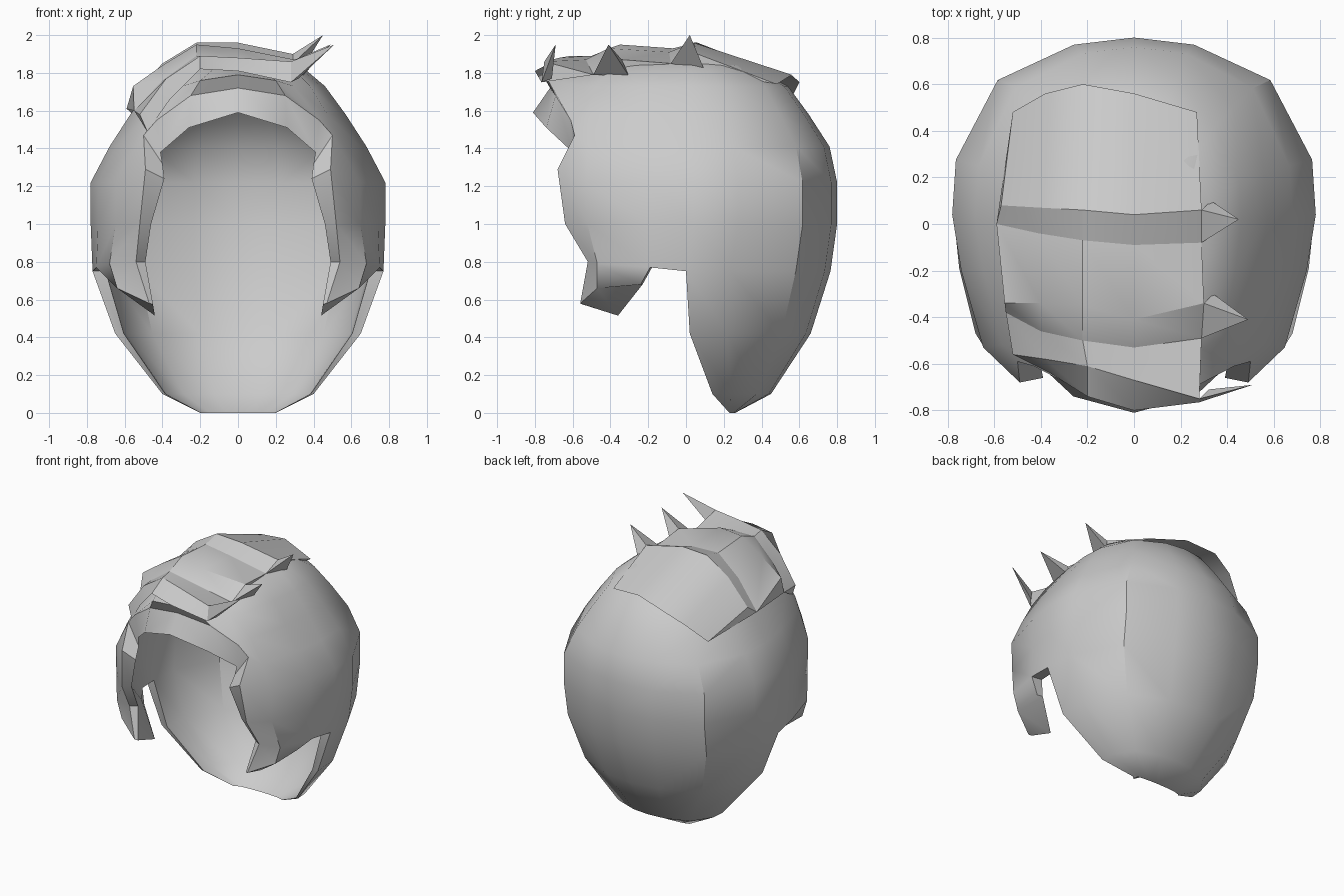
import bpy, bmesh, math
from mathutils import Vector

if "Cube" in bpy.data.objects:
    bpy.data.objects.remove(bpy.data.objects["Cube"])

grey = bpy.data.materials.new("hair grey")
grey.diffuse_color = (0.6, 0.6, 0.6, 1)
grey.use_nodes = True
grey.node_tree.nodes["Principled BSDF"].inputs["Base Color"].default_value = grey.diffuse_color


def finish(name, bm, angle):
    bmesh.ops.recalc_face_normals(bm, faces=bm.faces)
    me = bpy.data.meshes.new(name)
    bm.to_mesh(me)
    bm.free()
    me.materials.append(grey)
    ob = bpy.data.objects.new(name, me)
    bpy.context.collection.objects.link(ob)
    bpy.ops.object.select_all(action='DESELECT')
    ob.select_set(True)
    bpy.context.view_layer.objects.active = ob
    bpy.ops.object.shade_smooth_by_angle(angle=math.radians(angle))
    return ob


# Half head outline, from front centre round to back centre
UX = [0, .32, .64, .83, .95, 1, .98, .75, .33, 0]
UY = [-1, -.97, -.87, -.78, -.33, 0, .31, .76, .96, 1]
# Rings: height, half width, front y, middle y, back y
RINGS = [(1.84, .33, -.48, .02, .33), (1.73, .46, -.62, .02, .54),
         (1.58, .57, -.67, .02, .65), (1.41, .68, -.67, .02, .76),
         (1.22, .78, -.69, .04, .80), (1.00, .78, -.68, .04, .80),
         (.75, .77, -.58, .00, .765), (.42, .65, -.5, .02, .66),
         (.10, .40, -.3, .14, .45), (0, .20, .2, .23, .26)]
# Hairline and sideburn points that leave the rings: (ring, column)
OUTER = {(1, 0): (0, -.76, 1.79), (1, 1): (.20, -.73, 1.76),
         (2, 0): (0, -.72, 1.72), (2, 1): (.25, -.69, 1.68), (2, 2): (.43, -.61, 1.55),
         (3, 2): (.50, -.59, 1.47), (4, 2): (.49, -.68, 1.29), (5, 2): (.52, -.64, 1.0),
         (6, 2): (.54, -.52, .80), (6, 3): (.68, -.47, .79), (6, 4): (.75, -.19, .77),
         (7, 2): (.47, -.56, .58), (7, 3): (.64, -.47, .66), (7, 4): (.66, -.24, .68)}
INNER = {(1, 0): (0, -.58, 1.65), (1, 1): (.16, -.57, 1.63),
         (2, 0): (0, -.81, 1.59), (2, 1): (.26, -.74, 1.51), (2, 2): (.41, -.60, 1.38),
         (3, 2): (.40, -.61, 1.32), (4, 2): (.39, -.66, 1.24), (5, 2): (.46, -.61, 1.0),
         (6, 2): (.49, -.49, .80), (6, 3): (.55, -.36, .78), (6, 4): (.67, -.18, .77),
         (7, 2): (.45, -.55, .575), (7, 3): (.44, -.36, .515), (7, 4): (.62, -.23, .68)}


def kept(r, k):
    """Cells that carry hair: full dome, open face, sideburn, nape."""
    if r < 2:
        return True
    if r < 6:
        return k >= 2
    return k >= 5 or (r == 6 and k in (2, 3))


def ring_point(r, k, inner):
    special = INNER if inner else OUTER
    if (r, k) in special:
        return special[r, k]
    z, w, yf, ym, yb = RINGS[r]
    y = ym + UY[k] * ((yb - ym) if UY[k] > 0 else (ym - yf))
    x = UX[k] * w
    if inner:
        t = .91 if r < 7 else (.93, .96, .99)[r - 7]
        x, y = x * t, ym + (y - ym) * t
        z -= .09 if r < 2 else .05 if r == 2 else 0
    return x, y, z


# Hair shell: outer skin, inner skin and the rim joining them
bm = bmesh.new()
skins = []
for inner in (False, True):
    v = {(r, k): bm.verts.new(ring_point(r, k, inner))
         for r in range(len(RINGS)) for k in range(10)}
    pole = bm.verts.new((0, .02, 1.82 if inner else 1.90))
    for k in range(9):
        bm.faces.new((pole, v[0, k], v[0, k + 1]))
        for r in range(len(RINGS) - 1):
            if kept(r, k):
                bm.faces.new((v[r, k], v[r + 1, k], v[r + 1, k + 1], v[r, k + 1]))
    skins.append(v)
outer, inner = skins
partner = {outer[key]: inner[key] for key in outer}
for e in [e for e in bm.edges if e.is_boundary]:
    a, b = e.verts
    if a in partner and b in partner and max(a.co.x, b.co.x) > .001:
        bm.faces.new((a, b, partner[b], partner[a]))
bmesh.ops.delete(bm, geom=[p for p in bm.verts if not p.link_faces], context='VERTS')
shell = finish("hair_shell", bm, 35)
mirror = shell.modifiers.new("mirror", 'MIRROR')
mirror.merge_threshold = .001


# Swept locks: triangular sections running left to right, ending in a spike
def lock(name, back, ridge, foot, tip):
    bm = bmesh.new()
    rows = [[bm.verts.new(p) for p in sec] for sec in zip(back, ridge, foot)]
    bm.faces.new(rows[0])
    bm.faces.new(rows[-1])
    for s, t in zip(rows, rows[1:]):
        for i in range(3):
            j = (i + 1) % 3
            bm.faces.new((s[i], s[j], t[j], t[i]))
    # spike on the right end
    top, low = Vector(ridge[-1]), Vector(foot[-1])
    base = [bm.verts.new(p) for p in (top, low, top + Vector((.04, .04, -.09)))]
    point = bm.verts.new(tip)
    bm.faces.new(base)
    for i in range(3):
        bm.faces.new((base[i], base[(i + 1) % 3], point))
    finish(name, bm, 30)


back_foot = [(-.59, .00, 1.61), (-.41, -.04, 1.80), (-.22, -.07, 1.93), (0, -.09, 1.91), (.29, -.08, 1.85)]
middle_foot = [(-.55, -.38, 1.60), (-.40, -.46, 1.76), (-.22, -.50, 1.89), (0, -.53, 1.87), (.29, -.49, 1.79)]
lock("back_lock",
     [(-.52, .48, 1.55), (-.38, .56, 1.67), (-.22, .60, 1.75), (0, .56, 1.79), (.27, .48, 1.74)],
     [(-.57, .08, 1.67), (-.40, .07, 1.85), (-.22, .06, 1.96), (0, .04, 1.96), (.29, .06, 1.90)],
     back_foot, (.45, .02, 2.0))
lock("middle_lock", back_foot,
     [(-.555, -.34, 1.73), (-.40, -.34, 1.84), (-.22, -.35, 1.95), (0, -.41, 1.93), (.30, -.34, 1.87)],
     middle_foot, (.49, -.41, 1.95))
lock("front_lock", middle_foot,
     [(-.52, -.56, 1.58), (-.38, -.58, 1.77), (-.2, -.61, 1.89), (0, -.67, 1.88), (.28, -.75, 1.86)],
     [(-.48, -.58, 1.49), (-.36, -.64, 1.66), (-.2, -.74, 1.82), (0, -.80, 1.81), (.28, -.765, 1.75)],
     (.51, -.69, 1.95))
